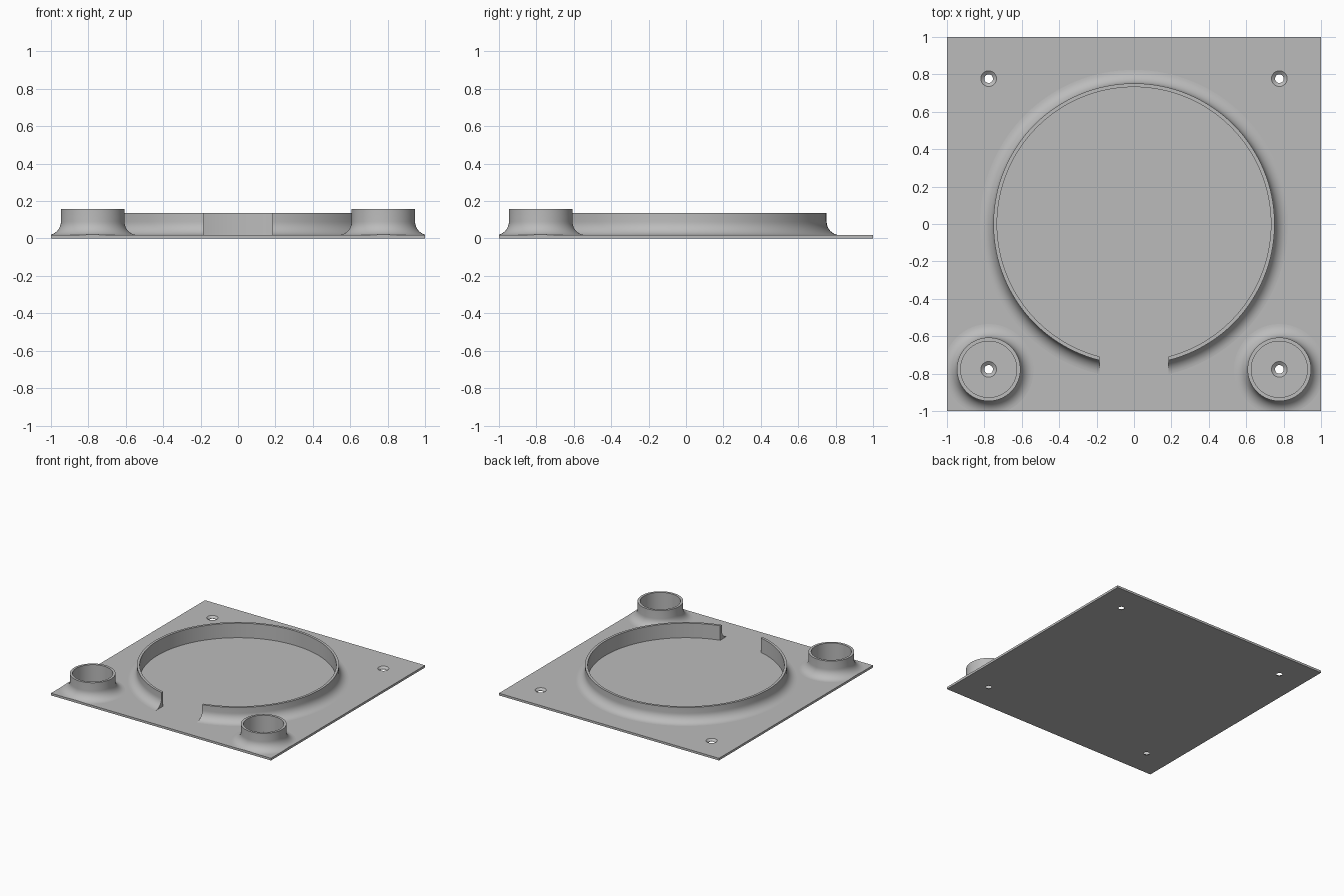
import bpy, bmesh
from math import sin, cos, pi, radians
from mathutils import Vector

cube = bpy.data.objects.get("Cube")
if cube:
    bpy.data.objects.remove(cube)

PLATE_TOP = 0.018
CORNER = 0.777
FILLET = 0.072

grey = bpy.data.materials.new("plain_grey")
grey.use_nodes = True
colour = (0.5, 0.5, 0.5, 1)
grey.diffuse_color = colour
grey.node_tree.nodes["Principled BSDF"].inputs["Base Color"].default_value = colour


def make_object(name, bm, location=(0, 0, 0)):
    bmesh.ops.recalc_face_normals(bm, faces=bm.faces)
    mesh = bpy.data.meshes.new(name)
    bm.to_mesh(mesh)
    bm.free()
    mesh.materials.append(grey)
    obj = bpy.data.objects.new(name, mesh)
    obj.location = location
    bpy.context.collection.objects.link(obj)
    return obj


def box(name, size, centre):
    bm = bmesh.new()
    bmesh.ops.create_cube(bm, size=1)
    bmesh.ops.scale(bm, vec=size, verts=bm.verts)
    bmesh.ops.translate(bm, vec=centre, verts=bm.verts)
    return make_object(name, bm)


def revolve(profile, segments, closed=True):
    """Spin an (r, z) profile around z; open profiles get flat end caps."""
    bm = bmesh.new()
    rings = []
    for r, z in profile:
        angles = [2 * pi * i / segments for i in range(segments)]
        rings.append([bm.verts.new((r * cos(a), r * sin(a), z)) for a in angles])
    pairs = list(zip(rings, rings[1:]))
    if closed:
        pairs.append((rings[-1], rings[0]))
    else:
        bm.faces.new(rings[0])
        bm.faces.new(rings[-1])
    for a, b in pairs:
        for i in range(segments):
            j = (i + 1) % segments
            bm.faces.new((a[i], a[j], b[j], b[i]))
    return bm


def wall_profile(inner, outer, height, steps=10):
    """Thin upright wall whose outer foot flares into the plate."""
    points = [(inner, PLATE_TOP), (inner, height), (outer, height)]
    for i in range(steps + 1):
        a = pi / 2 * i / steps
        points.append((outer + FILLET * (1 - cos(a)),
                       PLATE_TOP + FILLET * (1 - sin(a))))
    return points


def cut(target, cutter):
    cutter.hide_render = True
    cutter.hide_viewport = True
    mod = target.modifiers.new("cut", 'BOOLEAN')
    mod.operation = 'DIFFERENCE'
    mod.solver = 'EXACT'
    mod.object = cutter
    # Bake the cut so that the helper can be removed
    graph = bpy.context.evaluated_depsgraph_get()
    mesh = bpy.data.meshes.new_from_object(target.evaluated_get(graph))
    target.modifiers.clear()
    target.data = mesh
    bpy.data.objects.remove(cutter)


# Base plate with four countersunk screw holes
plate = box("base_plate", (2, 2, PLATE_TOP), (0, 0, PLATE_TOP / 2))
hole = [(0.023, -0.02), (0.023, 0.003), (0.042, PLATE_TOP), (0.042, 0.04)]
for sx in (-1, 1):
    for sy in (-1, 1):
        bm = revolve(hole, 32, closed=False)
        cut(plate, make_object("hole_cutter", bm, (sx * CORNER, sy * CORNER, 0)))

# Large open ring with a straight-sided gap at the front
ring = make_object("round_wall", revolve(wall_profile(0.732, 0.752, 0.137), 128))
cut(ring, box("gap_cutter", (0.37, 0.6, 0.6), (0, -0.8, 0.1)))

# Two cups at the front corners, their flared feet trimmed flush with the plate
cups = []
for side, sx in (("right", -1), ("left", 1)):
    bm = revolve(wall_profile(0.15, 0.17, 0.157), 64)
    for direction in (Vector((sx, 0, 0)), Vector((0, -1, 0))):
        bmesh.ops.bisect_plane(bm, geom=bm.verts[:] + bm.edges[:] + bm.faces[:],
                               plane_co=direction * (1 - CORNER),
                               plane_no=direction, clear_outer=True)
        rim = [e for e in bm.edges if e.is_boundary]
        bmesh.ops.holes_fill(bm, edges=rim, sides=0)
    cups.append(make_object(side + "_cup", bm, (sx * CORNER, -CORNER, 0)))

# Smooth the curved walls, keep the rims crisp
for obj in [plate, ring] + cups:
    bpy.ops.object.select_all(action='DESELECT')
    obj.select_set(True)
    bpy.context.view_layer.objects.active = obj
    bpy.ops.object.shade_smooth_by_angle(angle=radians(30))
